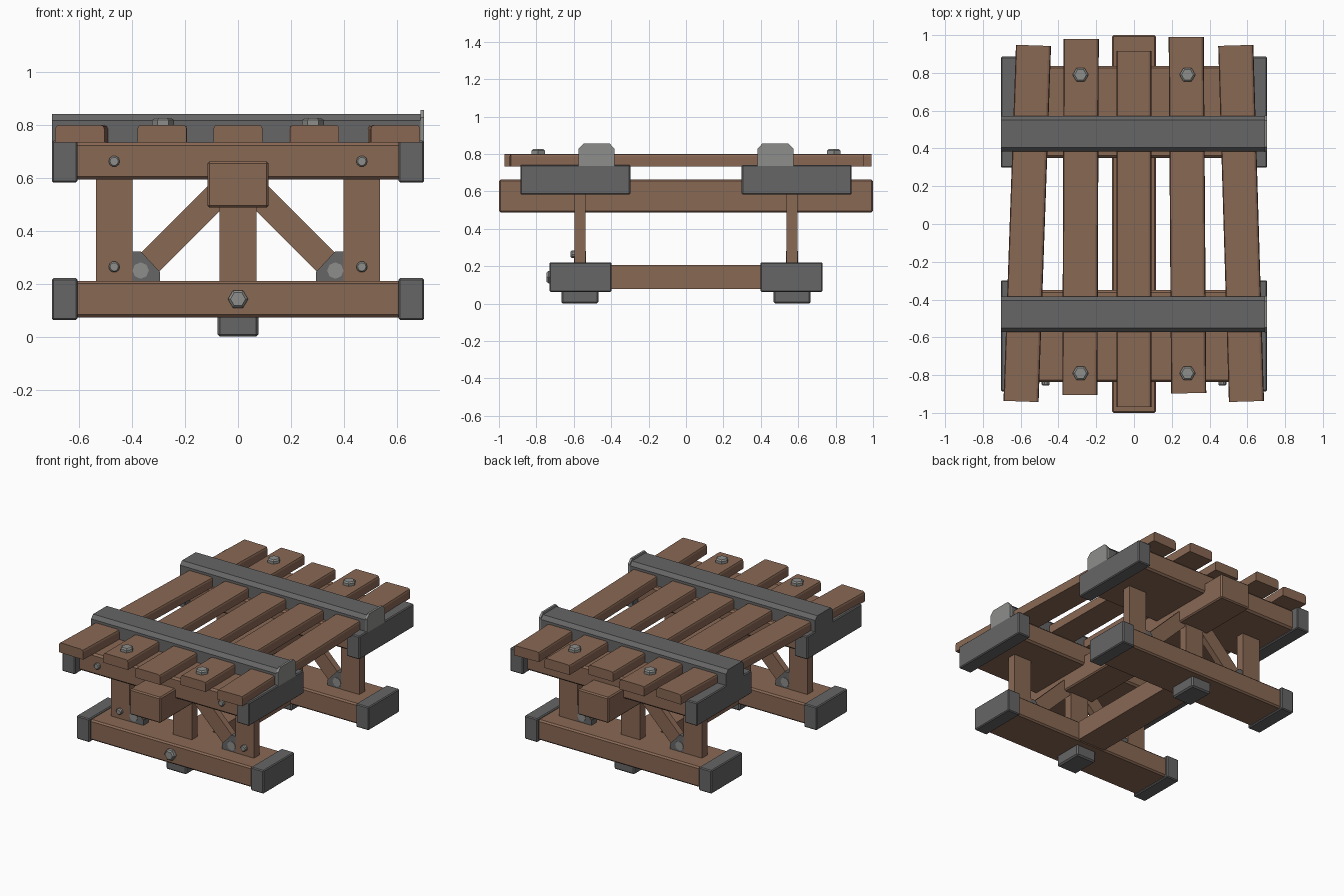
import bpy, bmesh, math
from mathutils import Matrix, Vector

if "Cube" in bpy.data.objects:
    bpy.data.objects.remove(bpy.data.objects["Cube"])


def material(name, rgb):
    m = bpy.data.materials.new(name)
    m.diffuse_color = (*rgb, 1)
    m.use_nodes = True
    m.node_tree.nodes["Principled BSDF"].inputs["Base Color"].default_value = m.diffuse_color
    return m


WOOD = material("brown wood", (0.25, 0.138, 0.088))
IRON = material("dark iron", (0.133, 0.133, 0.133))
STEEL = material("light steel", (0.27, 0.27, 0.26))


def finish(bm, name, mat, matrix=None):
    if matrix is not None:
        bm.transform(matrix)
    bmesh.ops.recalc_face_normals(bm, faces=bm.faces)
    me = bpy.data.meshes.new(name)
    bm.to_mesh(me)
    bm.free()
    me.materials.append(mat)
    ob = bpy.data.objects.new(name, me)
    bpy.context.collection.objects.link(ob)
    return ob


def box(name, mat, x, y, z, bevel=0.0, matrix=None):
    """Box from (min, max) ranges with a small chamfer."""
    bm = bmesh.new()
    bmesh.ops.create_cube(bm, size=1)
    for v in bm.verts:
        v.co = Vector([(r[0] + r[1]) / 2 + c * (r[1] - r[0]) for r, c in zip((x, y, z), v.co)])
    if bevel:
        bmesh.ops.bevel(bm, geom=bm.edges[:], offset=bevel, segments=1, affect='EDGES')
    return finish(bm, name, mat, matrix)


def prism(name, mat, points, start, end, to3d):
    """Extrude a 2D outline between two depths."""
    bm = bmesh.new()
    a, b = [[bm.verts.new(to3d(p, d)) for p in points] for d in (start, end)]
    bm.faces.new(a)
    bm.faces.new(b)
    n = len(points)
    for i in range(n):
        bm.faces.new((a[i], a[(i + 1) % n], b[(i + 1) % n], b[i]))
    return finish(bm, name, mat)


def bolt(name, loc, radius, height, sides, facing_front=False):
    """Bolt head with a chamfered rim, sitting on loc."""
    bm = bmesh.new()
    for r1, r2, z1, z2 in ((radius, radius, -0.01, height * 0.7), (radius, radius * 0.75, height * 0.7, height)):
        rot = Matrix.Translation((0, 0, (z1 + z2) / 2))
        bmesh.ops.create_cone(bm, cap_ends=(r1 != r2 or z1 < 0), segments=sides, radius1=r1, radius2=r2,
                              depth=z2 - z1, matrix=rot @ Matrix.Rotation(math.pi / 2, 4, 'Z'))
    m = Matrix.Translation(loc)
    if facing_front:
        m = m @ Matrix.Rotation(math.pi / 2, 4, 'X')
    return finish(bm, name, STEEL, m)


def span(sign, a, b):
    return tuple(sorted((sign * a, sign * b)))


# long centre beam under the deck and lower tie beam
box("centre_beam", WOOD, (-0.116, 0.116), (-1, 1), (0.488, 0.663), 0.008)
box("lower_tie_beam", WOOD, (-0.105, 0.105), (-0.45, 0.45), (0.078, 0.208))

for s, end in ((-1, "front"), (1, "back")):
    # cross beams, end caps and foot
    box(end + "_upper_cross_beam", WOOD, (-0.63, 0.63), span(s, 0.35, 0.837), (0.594, 0.735), 0.012)
    box(end + "_lower_cross_beam", WOOD, (-0.63, 0.63), span(s, 0.415, 0.715), (0.073, 0.211), 0.01)
    for t in (-1, 1):
        box(end + "_upper_end_cap", IRON, span(t, 0.607, 0.704), span(s, 0.298, 0.886), (0.583, 0.741), 0.006)
        box(end + "_lower_end_cap", IRON, span(t, 0.607, 0.704), span(s, 0.398, 0.731), (0.063, 0.221), 0.006)
    box(end + "_foot", IRON, (-0.077, 0.077), span(s, 0.468, 0.666), (0, 0.09), 0.009)

    # posts
    for x in (-0.468, 0, 0.468):
        w = 0.069 if x else 0.07
        box(end + "_post", WOOD, (x - w, x + w), span(s, 0.537, 0.596), (0.2, 0.61))

    # diagonal braces with iron brackets
    for t in (-1, 1):
        place = Matrix.Translation((t * 0.19, 0, 0.424)) @ Matrix.Rotation(t * math.pi / 4, 4, 'Y')
        box(end + "_brace", WOOD, (-0.25, 0.25), span(s, 0.545, 0.588), (-0.05, 0.05), 0, place)
        outline = [(0.40, 0.205), (0.295, 0.205), (0.295, 0.245), (0.367, 0.322), (0.40, 0.322)]
        prism(end + "_brace_bracket", IRON, outline, s * 0.538, s * 0.595,
              lambda p, d, t=t: (t * p[0], d, p[1]))
        disc = [(0.368 + 0.031 * math.cos(i * math.pi / 4), 0.25 + 0.031 * math.sin(i * math.pi / 4))
                for i in range(8)]
        prism(end + "_bracket_rivet", STEEL, disc, s * 0.535, s * 0.598,
              lambda p, d, t=t: (t * p[0], d, p[1]))

    # iron strap over the deck with a steel lip on one end
    profile = [(-0.095, 0.735), (0.095, 0.735), (0.095, 0.818), (0.073, 0.842), (-0.073, 0.842), (-0.095, 0.818)]
    prism(end + "_strap", IRON, profile, -0.704, 0.692, lambda p, d: (d, s * 0.478 + p[0], p[1]))
    lip = [(-0.096, 0.735), (0.096, 0.735), (0.096, 0.828), (0.07, 0.856), (-0.07, 0.856), (-0.096, 0.828)]
    prism(end + "_strap_lip", STEEL, lip, 0.690, 0.704, lambda p, d: (d, s * 0.478 + p[0], p[1]))

    # deck bolts
    for x in (-0.283, 0.283):
        bolt(end + "_deck_bolt", (x, s * 0.79, 0.80), 0.042, 0.026, 6)

# deck planks: centre x, centre y, turn in radians
for x, y, turn in ((-0.565, 0.003, -0.035), (-0.283, 0.037, -0.004), (0, -0.027, 0),
                   (0.283, 0.047, 0.007), (0.567, 0.003, 0.030)):
    place = Matrix.Translation((x, y, 0)) @ Matrix.Rotation(turn, 4, 'Z')
    bm = bmesh.new()
    bmesh.ops.create_cube(bm, size=1, matrix=Matrix.Translation((0, 0, 0.7675))
                          @ Matrix.Diagonal((0.186, 1.886, 0.067, 1)))
    top = [e for e in bm.edges if all(v.co.z > 0.78 for v in e.verts)
           and abs(e.verts[0].co.x - e.verts[1].co.x) < 0.01]
    bmesh.ops.bevel(bm, geom=top, offset=0.015, segments=2, profile=0.5, affect='EDGES')
    finish(bm, "deck_plank", WOOD, place)

# bolts on the front face
bolt("lower_beam_bolt", (0, -0.715, 0.142), 0.038, 0.03, 6, True)
for x in (-0.468, 0.468):
    bolt("upper_beam_bolt", (x, -0.837, 0.663), 0.021, 0.018, 10, True)
    bolt("post_bolt", (x, -0.596, 0.264), 0.021, 0.021, 10, True)
